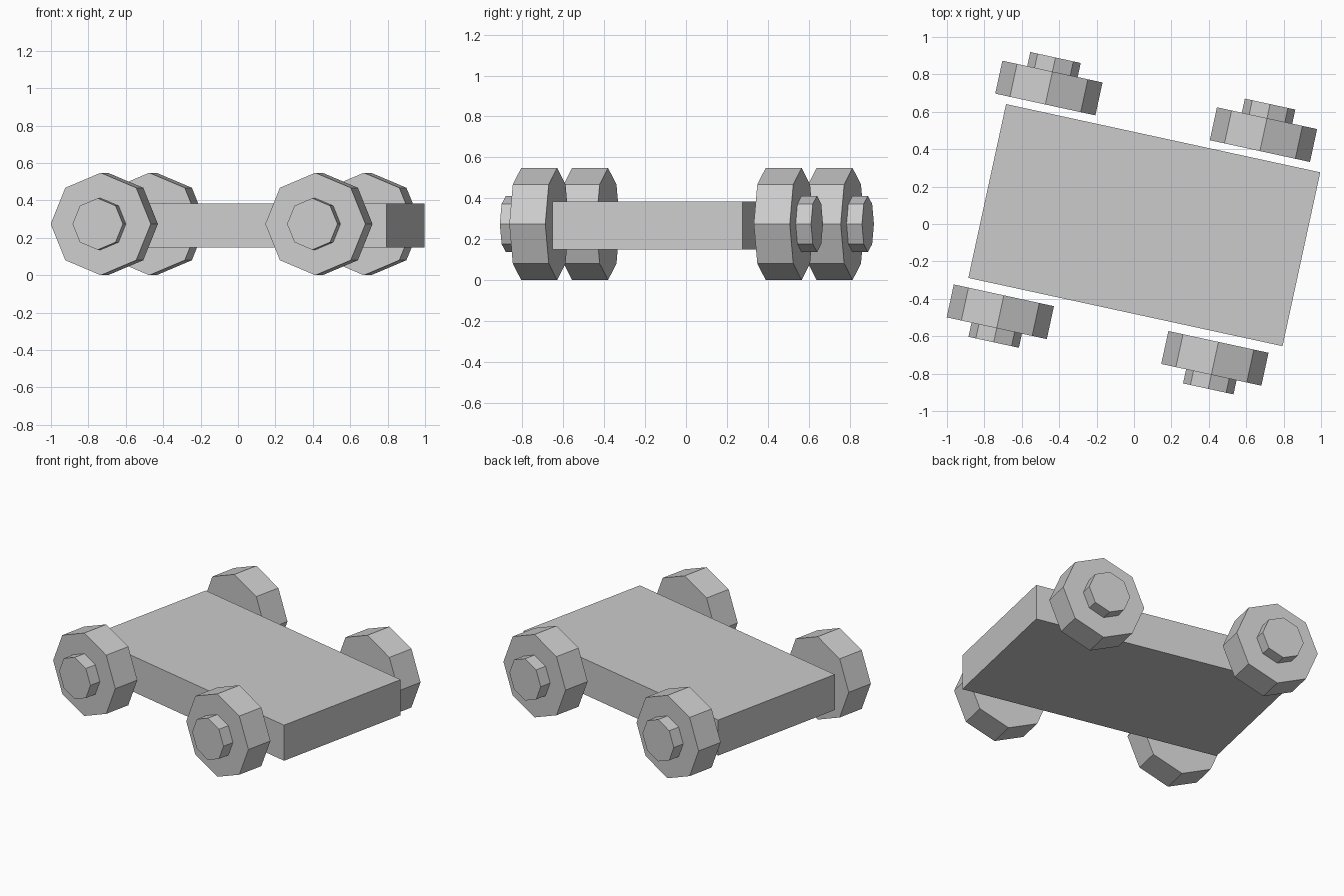
import bpy
from math import radians, pi
from mathutils import Matrix, Vector

old = bpy.data.objects.get("Cube")
if old:
    bpy.data.objects.remove(old, do_unlink=True)

# One plain grey
grey = bpy.data.materials.new("plain grey")
grey.use_nodes = True
colour = (0.6, 0.6, 0.6, 1)
grey.diffuse_color = colour
grey.node_tree.nodes["Principled BSDF"].inputs["Base Color"].default_value = colour

# The whole cart is turned about the vertical axis
FRAME = Matrix.Translation((0.055, -0.006, 0)) @ Matrix.Rotation(radians(-12.25), 4, "Z")
AXLE_Z = 0.274


def finish(name, local):
    ob = bpy.context.object
    ob.name = name
    ob.data.materials.append(grey)
    ob.matrix_world = FRAME @ local
    return ob


def octagon(name, radius, depth, x, y):
    """Eight-sided disc with its axis along the cart's width."""
    bpy.ops.mesh.primitive_cylinder_add(vertices=8, radius=radius, depth=depth)
    finish(name, Matrix.Translation((x, y, AXLE_Z)) @ Matrix.Rotation(pi / 2, 4, "X"))


# Flat body slab
bpy.ops.mesh.primitive_cube_add(size=1)
body = finish("body", Matrix.Translation((0, 0, 0.267)))
body.data.transform(Matrix.Diagonal(Vector((1.719, 0.951, 0.235, 1))))

# Four wheels with hubs on their outer faces
WHEEL_DEPTH, HUB_DEPTH = 0.18, 0.077
for side, sign, y in (("front", -1, -0.616), ("back", 1, 0.608)):
    for end, x in (("right", -0.654), ("left", 0.52)):
        octagon(f"{side}_{end}_wheel", 0.274, WHEEL_DEPTH, x, y)
        hub_y = y + sign * (WHEEL_DEPTH + HUB_DEPTH) / 2
        octagon(f"{side}_{end}_hub", 0.138, HUB_DEPTH, x, hub_y)
